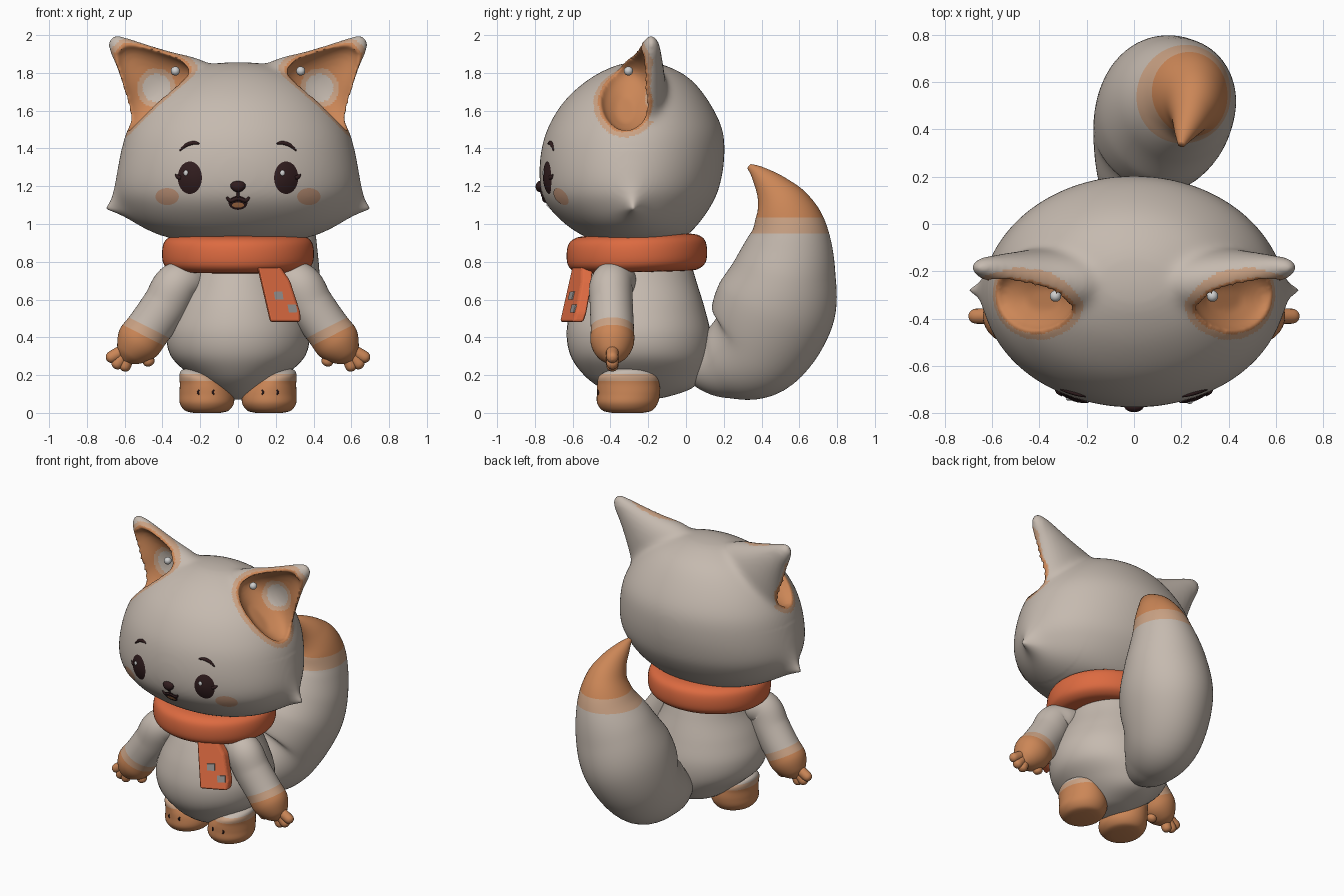
import bpy, bmesh, math
from mathutils import Vector
from mathutils.bvhtree import BVHTree

if "Cube" in bpy.data.objects:
    bpy.data.objects.remove(bpy.data.objects["Cube"])


def material(name, r, g, b):
    m = bpy.data.materials.new(name)
    m.use_nodes = True
    m.diffuse_color = (r, g, b, 1)
    m.node_tree.nodes["Principled BSDF"].inputs["Base Color"].default_value = (r, g, b, 1)
    return m


FUR = material("warm grey fur", 0.56, 0.49, 0.43)
ORANGE = material("orange fur", 0.60, 0.24, 0.095)
PALE = material("pale orange fur", 0.59, 0.36, 0.23)
BLUSH = material("blush", 0.55, 0.31, 0.20)
SCARF = material("scarf orange red", 0.72, 0.145, 0.052)
DARK = material("dark brown", 0.03, 0.012, 0.013)
WHITE = material("soft white", 0.62, 0.62, 0.62)
PATCH = material("patch grey", 0.30, 0.28, 0.27)
X, Y, Z = Vector((1, 0, 0)), Vector((0, 1, 0)), Vector((0, 0, 1))


def finish(name, bm, mats):
    bmesh.ops.recalc_face_normals(bm, faces=bm.faces)
    for f in bm.faces:
        f.smooth = True
    me = bpy.data.meshes.new(name)
    bm.to_mesh(me)
    bm.free()
    ob = bpy.data.objects.new(name, me)
    bpy.context.collection.objects.link(ob)
    for m in mats:
        me.materials.append(m)
    return ob


def spline(rows, steps):
    """Smooth curve through rows of numbers."""
    out = []
    for i in range(len(rows) - 1):
        p0, p1, p2 = rows[max(i - 1, 0)], rows[i], rows[i + 1]
        p3 = rows[min(i + 2, len(rows) - 1)]
        for k in range(steps):
            t = k / steps
            out.append([b + 0.5 * t * (c - a + t * (2 * a - 5 * b + 4 * c - d + t * (3 * (b - c) + d - a)))
                        for a, b, c, d in zip(p0, p1, p2, p3)])
    return out + [list(rows[-1])]


def bridge(bm, rings):
    for p, q in zip(rings, rings[1:]):
        for k in range(len(p)):
            bm.faces.new((p[k], p[k - 1], q[k - 1], q[k]))
    bm.faces.new(rings[-1])


def loft(name, rows, mats, ref=X, axis=None, n=48, steps=6):
    """Skin of ellipses; each row is x, y, z, radius along ref, other radius."""
    rows = spline(rows, steps)
    mid = [Vector(r[:3]) for r in rows]
    bm = bmesh.new()
    rings = []
    for i, r in enumerate(rows):
        t = axis or (mid[min(i + 1, len(mid) - 1)] - mid[max(i - 1, 0)]).normalized()
        u = (ref - t * ref.dot(t)).normalized()
        v = t.cross(u)
        a, b = max(r[3], 0.002), max(r[4], 0.002)
        rings.append([bm.verts.new(mid[i] + u * a * math.cos(q) + v * b * math.sin(q))
                      for q in (math.tau * k / n for k in range(n))])
    bridge(bm, rings)
    bm.faces.new(rings[0])
    return finish(name, bm, mats)


def upright(rows):
    """Rows of z, half width, front y, back y."""
    return [(0, (f + b) / 2, z, w, (b - f) / 2) for z, w, f, b in rows]


def bands(ob, direction, orange, pale):
    """Clean colour bands: orange beyond one level along a direction, pale beyond the next."""
    bm = bmesh.new()
    bm.from_mesh(ob.data)
    for level in (orange, pale):
        bmesh.ops.bisect_plane(bm, geom=bm.verts[:] + bm.edges[:] + bm.faces[:], dist=1e-5,
                               plane_co=direction * level / direction.length_squared, plane_no=direction)
    for f in bm.faces:
        d = f.calc_center_median().dot(direction)
        f.material_index = 1 if d > orange else 2 if d > pale else 0
    bm.to_mesh(ob.data)
    bm.free()


def ball(name, loc, size, mat):
    bm = bmesh.new()
    bmesh.ops.create_uvsphere(bm, u_segments=24, v_segments=16, radius=1)
    for v in bm.verts:
        v.co = Vector(a * b for a, b in zip(v.co, size)) + Vector(loc)
    return finish(name, bm, [mat])


def tree_of(ob):
    bm = bmesh.new()
    bm.from_mesh(ob.data)
    tree = BVHTree.FromBMesh(bm)
    bm.free()
    return tree


def project(tree, x, z):
    return tree.ray_cast(Vector((x, -2, z)), Y)[0] or Vector((x, -0.5, z))


def decal(name, tree, x, z, rx, rz, mat, lift=0.004, dome=0.0):
    """Thin oval plate hugging a surface from the front."""
    bm = bmesh.new()
    bridge(bm, [[bm.verts.new(project(tree, x + rx * t * math.cos(q), z + rz * t * math.sin(q))
                              - Y * (lift + dome * (1 - t * t)))
                 for q in (math.tau * k / 32 for k in range(32))] for t in (1, 0.85, 0.6, 0.3, 0.05)])
    return finish(name, bm, [mat])


def stroke(name, tree, pts, r, mat):
    rows = [(*project(tree, x, z), r * k, r * k) for x, z, k in pts]
    return loft(name, rows, [mat], ref=Y, n=10)


def prism(name, pts, front, depth, mat, bevel):
    """Front outline with thickness, turned to the right and leaning forward at the bottom."""
    bm = bmesh.new()
    a, b = [[bm.verts.new((x, front + 0.45 * (x - 0.215) + 0.33 * (z - 0.62) + d, z)) for x, z in pts]
            for d in (0, depth)]
    bridge(bm, [a, b])
    bm.faces.new(a)
    if bevel:
        bmesh.ops.bevel(bm, geom=bm.edges[:], offset=bevel, segments=3, profile=0.5, affect='EDGES')
    ob = finish(name, bm, [mat])
    for f in ob.data.polygons:
        f.use_smooth = False


# Head with ears fused in, ear hollows carved out
skull = loft("skull", upright([
    (0.895, 0.2, -0.42, -0.12), (0.93, 0.38, -0.53, -0.01), (1.0, 0.52, -0.64, 0.065),
    (1.1, 0.6, -0.735, 0.135), (1.2, 0.635, -0.772, 0.178), (1.35, 0.625, -0.772, 0.203),
    (1.5, 0.585, -0.735, 0.193), (1.65, 0.49, -0.645, 0.12), (1.77, 0.35, -0.51, 0.02),
    (1.84, 0.18, -0.37, -0.11), (1.857, 0.04, -0.27, -0.22)]), [], axis=Z, n=72)
parts, hollows = [skull], []
for s in (1, -1):
    side = Vector((0.69 * s, 0, 0.72))
    ear = [(0.30, -0.25, 1.58, 0.17, 0.30), (0.375, -0.25, 1.69, 0.15, 0.26), (0.48, -0.225, 1.80, 0.11, 0.168),
           (0.57, -0.2, 1.89, 0.072, 0.1), (0.64, -0.185, 1.952, 0.045, 0.06), (0.675, -0.185, 1.987, 0.023, 0.03)]
    hole = [(0.38, -0.32, 1.60, 0.05, 0.1), (0.405, -0.315, 1.64, 0.125, 0.215), (0.45, -0.305, 1.71, 0.145, 0.215),
            (0.51, -0.29, 1.80, 0.12, 0.155), (0.58, -0.27, 1.88, 0.08, 0.09), (0.62, -0.255, 1.917, 0.035, 0.045)]
    parts.append(loft("ear", [(r[0] * s, *r[1:]) for r in ear], [], ref=Y, axis=side))
    hollows.append(loft("ear_hollow", [(r[0] * s, *r[1:]) for r in hole], [], ref=Y, axis=side))
bm = bmesh.new()
for p in parts:
    bm.from_mesh(p.data)
    bpy.data.objects.remove(p)
head = finish("head", bm, [])


def remesh(size):
    m = head.modifiers.new("fuse", 'REMESH')
    m.mode, m.voxel_size = 'VOXEL', size


def soften(count):
    m = head.modifiers.new("soften", 'SMOOTH')
    m.factor, m.iterations = 0.5, count


remesh(0.014)
soften(25)
for h in hollows:
    h.hide_render = True
    m = head.modifiers.new("carve", 'BOOLEAN')
    m.operation, m.solver, m.object = 'DIFFERENCE', 'EXACT', h
remesh(0.011)
soften(10)
baked = bpy.data.meshes.new_from_object(head.evaluated_get(bpy.context.evaluated_depsgraph_get()))
head.modifiers.clear()
head.data = baked
baked.materials.clear()
for mat in (FUR, ORANGE, PALE):
    baked.materials.append(mat)
hollow_trees = [tree_of(h) for h in hollows]
for h in hollows:
    bpy.data.objects.remove(h)

# Pointed cheek tufts, tapering upward
for v in baked.vertices:
    if abs(v.co.x) > 0.4 and v.co.z < 1.4:
        up = v.co.z - 1.08
        r = math.hypot(v.co.y + 0.28, up * (0.75 if up > 0 else 1.2), 0.008)
        v.co.x += math.copysign(0.128 * math.exp(-r / 0.05), v.co.x)


def ear_colour(c, normal):
    if c.z < 1.4:
        return 0
    d = min(t.find_nearest(c)[3] for t in hollow_trees)
    spot = (Vector((abs(c.x), c.y, c.z)) - Vector((0.43, -0.17, 1.72))).length
    if d > 0.045 or normal.y > 0.35 and d > 0.02 or spot < 0.075:
        return 0
    return 2 if d > 0.018 or spot < 0.105 else 1


for f in baked.polygons:
    f.use_smooth = True
    f.material_index = ear_colour(f.center, f.normal)
face = tree_of(head)

# Face details
for s, tag in ((1, "left"), (-1, "right")):
    decal(tag + "_eye", face, 0.255 * s, 1.245, 0.064, 0.086, DARK, 0.004, 0.012)
    eye_y = project(face, 0.255 * s - 0.02, 1.27).y
    ball(tag + "_eye_glint", (0.255 * s - 0.02, eye_y - 0.013, 1.27), (0.013, 0.007, 0.015), WHITE)
    stroke(tag + "_eyelash", face, [(0.3 * s, 1.245, 1), (0.318 * s, 1.25, 0.9), (0.333 * s, 1.262, 0.2)], 0.013, DARK)
    stroke(tag + "_brow", face, [(0.205 * s, 1.425, 0.4), (0.235 * s, 1.43, 1), (0.275 * s, 1.417, 1),
                                 (0.308 * s, 1.388, 0.4)], 0.01, DARK)
    decal(tag + "_blush", face, 0.375 * s, 1.145, 0.062, 0.045, BLUSH)
    ball(tag + "_ear_bead", (0.332 * s, -0.305, 1.81), (0.024, 0.024, 0.024), WHITE)
nose = ball("nose", (0, -0.772, 1.198), (0.046, 0.024, 0.03), DARK)
for v in nose.data.vertices:
    v.co.x *= 0.75 + 5 * (v.co.z - 1.175)
stroke("nose_line", face, [(0, 1.18, 1), (0, 1.15, 1), (0, 1.125, 1)], 0.008, DARK)
decal("mouth", face, 0, 1.112, 0.05, 0.037, DARK, 0.005)
decal("tongue", face, 0, 1.1, 0.032, 0.014, ORANGE, 0.009)
stroke("lip", face, [(-0.06, 1.142, 0.5), (-0.04, 1.125, 1), (0, 1.136, 1), (0.04, 1.125, 1), (0.06, 1.142, 0.5)],
       0.011, DARK)

# Body
loft("body", upright([
    (0.07, 0.04, -0.3, -0.2), (0.085, 0.1, -0.36, -0.1), (0.13, 0.17, -0.45, 0.03), (0.2, 0.255, -0.54, 0.09),
    (0.3, 0.355, -0.61, 0.125), (0.42, 0.378, -0.632, 0.13), (0.55, 0.34, -0.61, 0.1),
    (0.68, 0.28, -0.56, 0.06), (0.8, 0.24, -0.5, 0.02), (0.92, 0.2, -0.45, -0.05)]), [FUR], axis=Z)

# Arms, hands and fingers
for s, tag in ((1, "left"), (-1, "right")):
    arm = [(0.18, -0.31, 0.70, 0.06), (0.25, -0.355, 0.7, 0.1), (0.325, -0.395, 0.675, 0.12),
           (0.385, -0.395, 0.57, 0.122), (0.47, -0.39, 0.45, 0.12), (0.53, -0.39, 0.37, 0.12),
           (0.575, -0.39, 0.31, 0.08), (0.6, -0.39, 0.275, 0.03)]
    ob = loft(tag + "_arm", [(x * s, y, z, min(r, 0.114), r) for x, y, z, r in arm],
              [FUR, ORANGE, PALE], ref=Y, steps=8)
    bands(ob, Vector((0.45 * s, 0, -0.89)), -0.14, -0.19)
    for i, (x0, z0, x1, z1) in enumerate([(0.5, 0.34, 0.468, 0.26), (0.57, 0.33, 0.603, 0.235),
                                          (0.58, 0.33, 0.648, 0.25), (0.59, 0.34, 0.682, 0.288)]):
        finger = [(x0 + (x1 - x0) * t, z0 + (z1 - z0) * t, r)
                  for t, r in ((0, 0.034), (0.5, 0.033), (0.9, 0.031), (1.08, 0.021), (1.15, 0.004))]
        loft(f"{tag}_finger_{i}", [(x * s, -0.39, z, r, r) for x, z, r in finger], [ORANGE], ref=Y, n=16)

    # Feet with toe marks
    foot = [(0.165, -0.31, 0.0, 0.07, 0.08), (0.165, -0.31, 0.012, 0.115, 0.13), (0.165, -0.31, 0.05, 0.143, 0.16),
            (0.167, -0.305, 0.1, 0.143, 0.167), (0.18, -0.305, 0.15, 0.128, 0.165),
            (0.205, -0.305, 0.195, 0.105, 0.155), (0.215, -0.3, 0.225, 0.085, 0.11), (0.215, -0.3, 0.24, 0.04, 0.05)]
    ob = loft(tag + "_foot", [(r[0] * s, *r[1:]) for r in foot], [FUR, ORANGE, PALE], axis=Z)
    bands(ob, -Z, -0.17, -0.205)
    sole = tree_of(ob)
    for x in (0.127, 0.206):
        stroke(tag + "_toe_mark", sole, [(x * s, 0.122, 0.5), ((x + 0.006) * s, 0.11, 1), (x * s, 0.096, 0.5)],
               0.006, DARK)

# Scarf ring, hanging end and its patches
ring = loft("scarf", [(0, -0.26, z, w, w - 0.03) for z, w in (
    (0.745, 0.29), (0.752, 0.35), (0.785, 0.392), (0.845, 0.402), (0.905, 0.39), (0.935, 0.35), (0.945, 0.28))],
    [SCARF], axis=Z, n=64)
for v in ring.data.vertices:
    v.co.z += 0.025 * (v.co.y + 0.26)
prism("scarf_end", [(0.1, 0.78), (0.17, 0.48), (0.33, 0.48), (0.33, 0.53), (0.275, 0.7), (0.22, 0.78)],
      -0.605, 0.06, SCARF, 0.014)
for x, z in ((0.215, 0.62), (0.288, 0.552)):
    prism("scarf_patch", [(x - 0.026, z + 0.021), (x - 0.018, z - 0.021), (x + 0.026, z - 0.019), (x + 0.02, z + 0.023)],
          -0.611, 0.009, PATCH, 0)

# Tail with coloured tip
tail = loft("tail", [
    (0, 0.03, 0.25, 0.09, 0.1), (0.02, 0.18, 0.265, 0.18, 0.195), (0.07, 0.36, 0.355, 0.25, 0.29),
    (0.13, 0.475, 0.57, 0.285, 0.32), (0.185, 0.53, 0.78, 0.255, 0.265), (0.23, 0.545, 0.95, 0.19, 0.21),
    (0.25, 0.515, 1.08, 0.135, 0.158), (0.24, 0.46, 1.18, 0.088, 0.097), (0.215, 0.385, 1.265, 0.045, 0.045),
    (0.2, 0.335, 1.305, 0.015, 0.015)], [FUR, ORANGE, PALE], n=64, steps=8)
bands(tail, Z, 1.035, 0.95)
